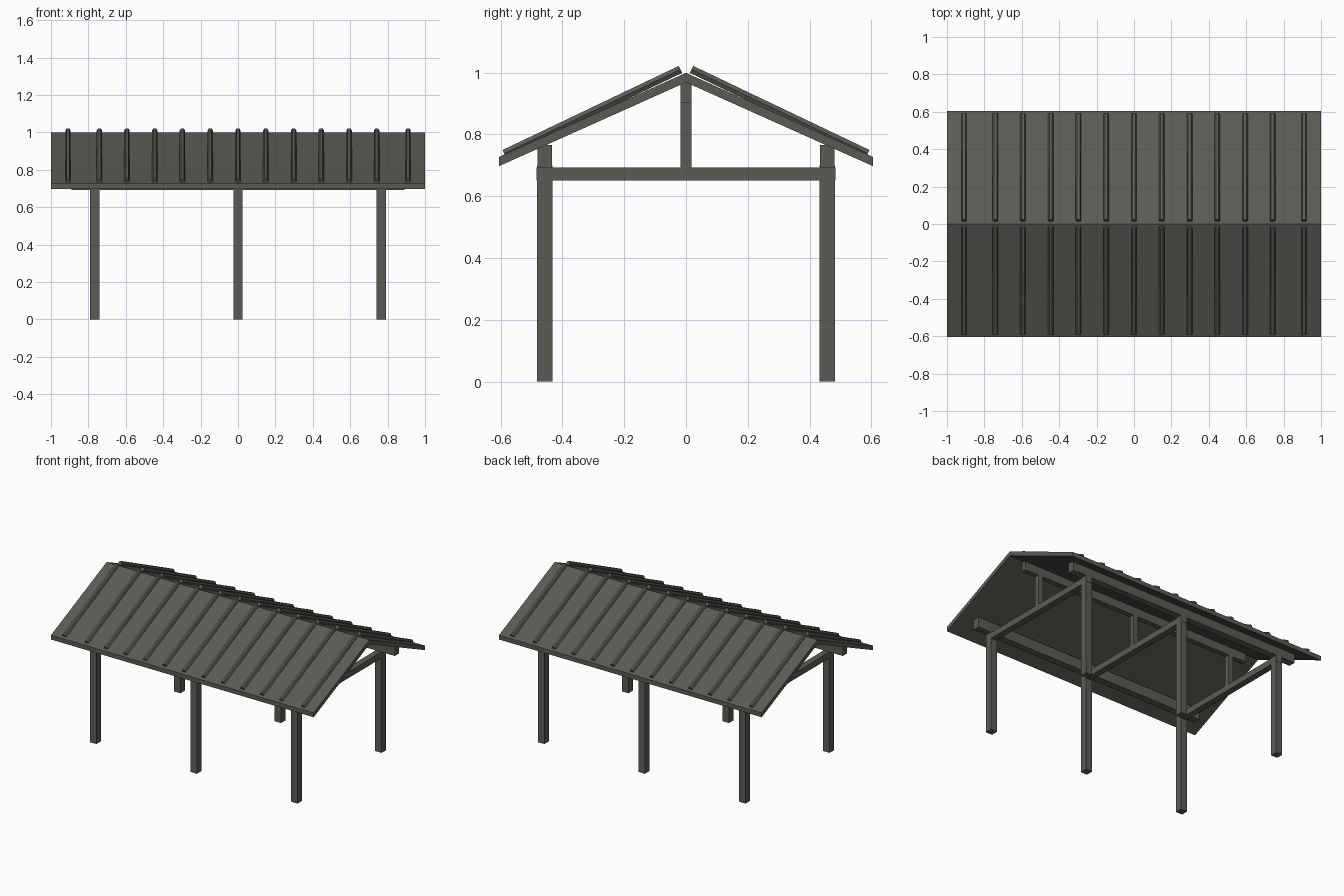
import bpy
import bmesh
import math
from mathutils import Vector, Matrix

if "Cube" in bpy.data.objects:
    bpy.data.objects.remove(bpy.data.objects["Cube"])

mat = bpy.data.materials.new("dark_grey")
mat.diffuse_color = (0.105, 0.105, 0.09, 1)
mat.use_nodes = True
mat.node_tree.nodes["Principled BSDF"].inputs["Base Color"].default_value = mat.diffuse_color


def add_object(name, bm):
    bmesh.ops.recalc_face_normals(bm, faces=bm.faces[:])
    me = bpy.data.meshes.new(name)
    bm.to_mesh(me)
    bm.free()
    me.materials.append(mat)
    ob = bpy.data.objects.new(name, me)
    bpy.context.collection.objects.link(ob)
    return ob


def box(name, x0, x1, y0, y1, z0, z1):
    bm = bmesh.new()
    size = Matrix.Diagonal((x1 - x0, y1 - y0, z1 - z0, 1))
    centre = Matrix.Translation(((x0 + x1) / 2, (y0 + y1) / 2, (z0 + z1) / 2))
    bmesh.ops.create_cube(bm, size=1, matrix=centre @ size)
    return add_object(name, bm)


def rod(name, a, b, radius, sides):
    """Six-sided bar from a to b with a flat top, both ends sharing one x."""
    a, b = Vector(a), Vector(b)
    along = (b - a).normalized()
    across = Vector((1, 0, 0))
    up = along.cross(across)
    bm = bmesh.new()
    rings = []
    for p in (a, b):
        ring = []
        for i in range(sides):
            t = 2 * math.pi * i / sides
            ring.append(bm.verts.new(p + radius * (math.cos(t) * across + math.sin(t) * up)))
        rings.append(ring)
        bm.faces.new(ring)
    for i in range(sides):
        j = (i + 1) % sides
        bm.faces.new((rings[0][i], rings[0][j], rings[1][j], rings[1][i]))
    return add_object(name, bm)


# Gabled roof slab: chevron profile extruded along x
profile = [(-0.605, 0.727), (0, 0.999), (0.605, 0.727),
           (0.605, 0.697), (0, 0.968), (-0.605, 0.697)]
bm = bmesh.new()
left = [bm.verts.new((-1, y, z)) for y, z in profile]
right = [bm.verts.new((1, y, z)) for y, z in profile]
for i in range(6):
    j = (i + 1) % 6
    bm.faces.new((left[i], left[j], right[j], right[i]))
for e in (left, right):
    bm.faces.new((e[0], e[1], e[4], e[5]))
    bm.faces.new((e[1], e[2], e[3], e[4]))
add_object("roof", bm)

# Raised seams on both slopes
for x in (0, 0.148, 0.297, 0.445, 0.594, 0.741, 0.909):
    for sx in ((1, -1) if x else (1,)):
        for sy, side in ((-1, "front"), (1, "back")):
            rod(side + "_roof_rib", (sx * x, sy * 0.588, 0.738),
                (sx * x, sy * 0.018, 1.010), 0.0145, 6)

# Three trusses: posts, tie beam and king post
for x in (-0.766, 0, 0.766):
    for sy, side in ((-1, "front"), (1, "back")):
        y = sy * 0.457
        box(side + "_post", x - 0.0245, x + 0.0245, y - 0.0245, y + 0.0245, 0, 0.70)
    box("tie_beam", x - 0.022, x + 0.022, -0.483, 0.483, 0.65, 0.692)
    box("king_post", x - 0.018, x + 0.018, -0.018, 0.018, 0.69, 0.905)

# Long beams under the eaves and ridge
for sy, side in ((-1, "front"), (1, "back")):
    y = sy * 0.457
    box(side + "_eave_beam", -0.89, 0.89, y - 0.024, y + 0.024, 0.693, 0.765)
box("ridge_beam", -0.89, 0.89, -0.0175, 0.0175, 0.902, 0.97)
